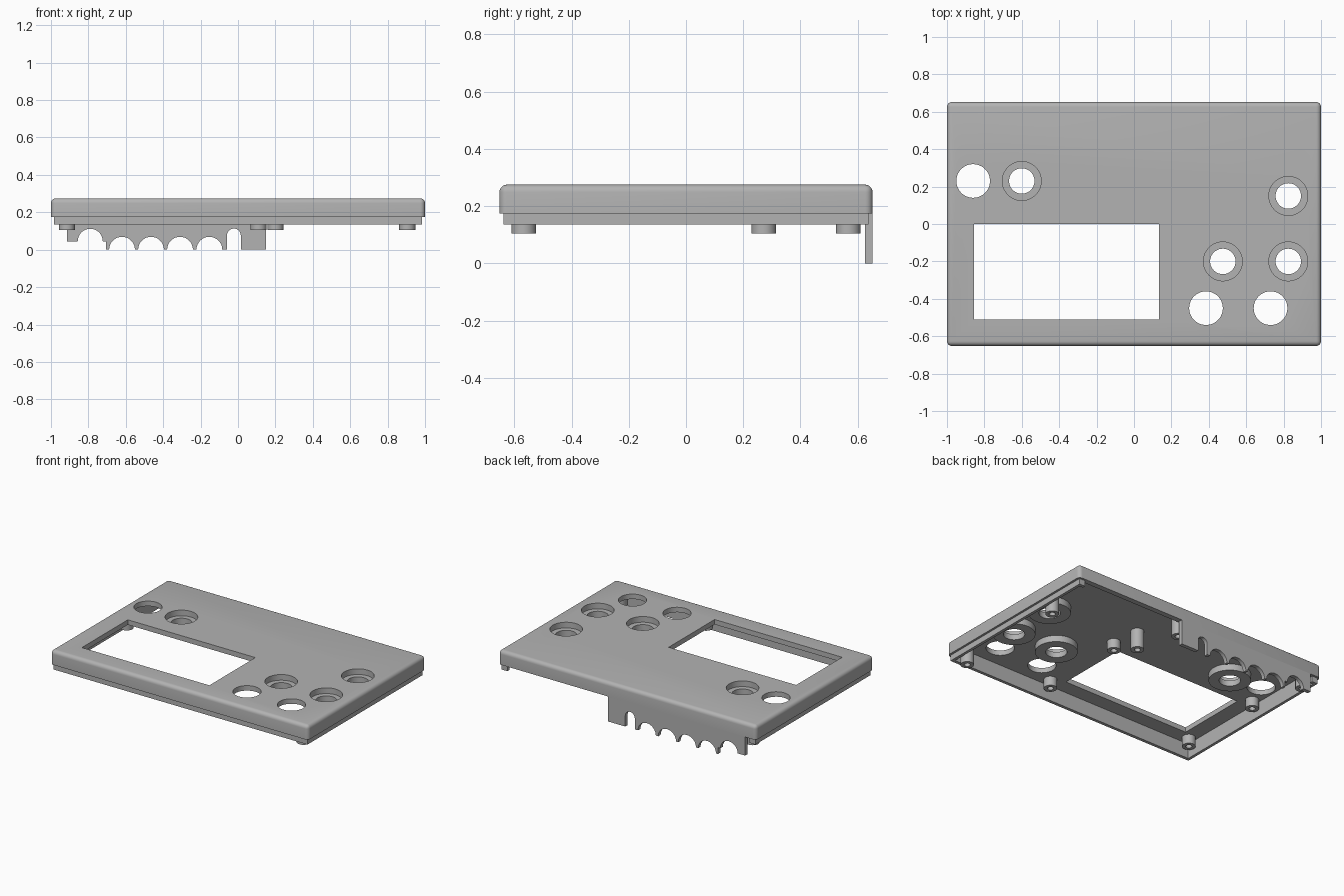
import bpy
import bmesh
from math import pi, cos, sin, radians

if "Cube" in bpy.data.objects:
    bpy.data.objects.remove(bpy.data.objects["Cube"])

grey = bpy.data.materials.new("mid_grey")
grey.use_nodes = True
grey.diffuse_color = (0.45, 0.45, 0.45, 1)
grey.node_tree.nodes["Principled BSDF"].inputs["Base Color"].default_value = grey.diffuse_color


def make(name, bm):
    """Turn a bmesh into a grey object."""
    bmesh.ops.recalc_face_normals(bm, faces=bm.faces)
    mesh = bpy.data.meshes.new(name)
    bm.to_mesh(mesh)
    bm.free()
    mesh.materials.append(grey)
    ob = bpy.data.objects.new(name, mesh)
    bpy.context.collection.objects.link(ob)
    return ob


def box(name, x0, x1, y0, y1, z0, z1, round_edges=0):
    bm = bmesh.new()
    bmesh.ops.create_cube(bm, size=1)
    for v in bm.verts:
        v.co.x = x1 if v.co.x > 0 else x0
        v.co.y = y1 if v.co.y > 0 else y0
        v.co.z = z1 if v.co.z > 0 else z0
    if round_edges:
        # everything but the bottom rim is rounded
        edges = [e for e in bm.edges if max(v.co.z for v in e.verts) > z0 + 0.001]
        bmesh.ops.bevel(bm, geom=edges, offset=round_edges, segments=5,
                        profile=0.5, affect='EDGES')
    return make(name, bm)


def lathe(name, x, y, profile, steps=48):
    """Revolve a closed (radius, z) profile around a vertical axis."""
    bm = bmesh.new()
    rings = [[bm.verts.new((x + r * cos(2 * pi * i / steps),
                            y + r * sin(2 * pi * i / steps), z))
              for r, z in profile] for i in range(steps)]
    n = len(profile)
    for i in range(steps):
        a, b = rings[i], rings[(i + 1) % steps]
        for j in range(n):
            k = (j + 1) % n
            bm.faces.new((a[j], a[k], b[k], b[j]))
    return smooth(make(name, bm))


def disc(name, x, y, r, z0, z1):
    bm = bmesh.new()
    bmesh.ops.create_cone(bm, cap_ends=True, segments=48, radius1=r, radius2=r, depth=z1 - z0)
    bmesh.ops.translate(bm, verts=bm.verts, vec=(x, y, (z0 + z1) / 2))
    return make(name, bm)


def smooth(ob):
    bpy.ops.object.select_all(action='DESELECT')
    ob.select_set(True)
    bpy.context.view_layer.objects.active = ob
    bpy.ops.object.shade_smooth_by_angle(angle=radians(30))
    return ob


def cut(ob, cutters):
    bpy.context.view_layer.objects.active = ob
    for c in cutters:
        c.hide_render = True
        mod = ob.modifiers.new("cut", 'BOOLEAN')
        mod.operation = 'DIFFERENCE'
        mod.solver = 'EXACT'
        mod.object = c
        bpy.ops.object.modifier_apply(modifier=mod.name)
        bpy.data.objects.remove(c)


TOP, CEILING, RIM, LIP = 0.275, 0.24, 0.175, 0.135
IN_X, IN_Y = 0.965, 0.615
plain_holes = [(-0.86, 0.23), (0.385, -0.45), (0.73, -0.45)]
sunk_holes = [(-0.6, 0.23), (0.825, 0.15), (0.475, -0.2), (0.825, -0.2)]

# Cover shell with its hollow, display window and button holes
shell = box("cover_shell", -1, 1, -0.652, 0.652, RIM, TOP, 0.026)
cutters = [box("hollow", -IN_X, IN_X, -IN_Y, IN_Y, 0, CEILING),
           box("window", -0.855, 0.135, -0.51, 0, 0, 1)]
cutters += [disc("hole", x, y, 0.09, 0.2, 0.4) for x, y in plain_holes]
cutters += [disc("hole", x, y, 0.104, 0.2, 0.4) for x, y in sunk_holes]
cut(shell, cutters)
smooth(shell)

# Thin lip under the rim, open along the back
lip = box("locating_lip", -0.985, 0.985, -0.637, 0.637, LIP, RIM)
cut(lip, [box("lip_inside", -IN_X, IN_X, -IN_Y, IN_Y, 0, 1),
          box("lip_back_gap", -0.94, 0.94, 0.5, 1, 0, 1)])

# Sunken button cups
for i, (x, y) in enumerate(sunk_holes):
    lathe(f"button_cup_{i + 1}", x, y,
          [(0.068, 0.195), (0.135, 0.195), (0.135, CEILING),
           (0.104, CEILING), (0.104, 0.235), (0.068, 0.235)])


# Screw posts with blind bores: long ones for the board, short ones for the display
def post(name, x, y, bottom):
    lathe(name, x, y, [(0.02, bottom), (0.043, bottom), (0.043, CEILING), (0.02, CEILING)], 32)


long_posts = [(0.905, -0.567), (0.905, 0.272), (0.2, 0.272), (0.11, 0.567), (-0.915, 0.567)]
for i, (x, y) in enumerate(long_posts):
    post(f"board_post_{i + 1}", x, y, 0.105)
for x in (-0.915, 0.23):
    for y in (-0.55, 0.075):
        side = ("left" if x > 0 else "right") + ("_front" if y < 0 else "_back")
        post("display_post_" + side, x, y, RIM)


# Rear connector tab with arched cable cut-outs
def arch(x, r, base, spring):
    """Outline points of an arch standing on the tab's lower edge."""
    pts = [(x - r, base)] if spring > base else []
    pts += [(x + r * cos(pi - pi * i / 16), spring + r * sin(pi - pi * i / 16))
            for i in range(17)]
    return pts + ([(x + r, base)] if spring > base else [])


outline = [(-0.915, RIM), (-0.915, 0.045)] + arch(-0.79, 0.067, 0.045, 0.045)
outline += [(-0.705, 0.045), (-0.705, 0)]
for x in (-0.62, -0.465, -0.31, -0.153):
    outline += arch(x, 0.069, 0, 0)
outline += arch(-0.022, 0.037, 0, 0.076) + [(0.15, 0), (0.15, RIM)]

bm = bmesh.new()
face = bm.faces.new([bm.verts.new((x, 0.625, z)) for x, z in outline])
sides = bmesh.ops.extrude_face_region(bm, geom=[face])
bmesh.ops.translate(bm, vec=(0, 0.027, 0),
                    verts=[g for g in sides["geom"] if isinstance(g, bmesh.types.BMVert)])
smooth(make("connector_tab", bm))
